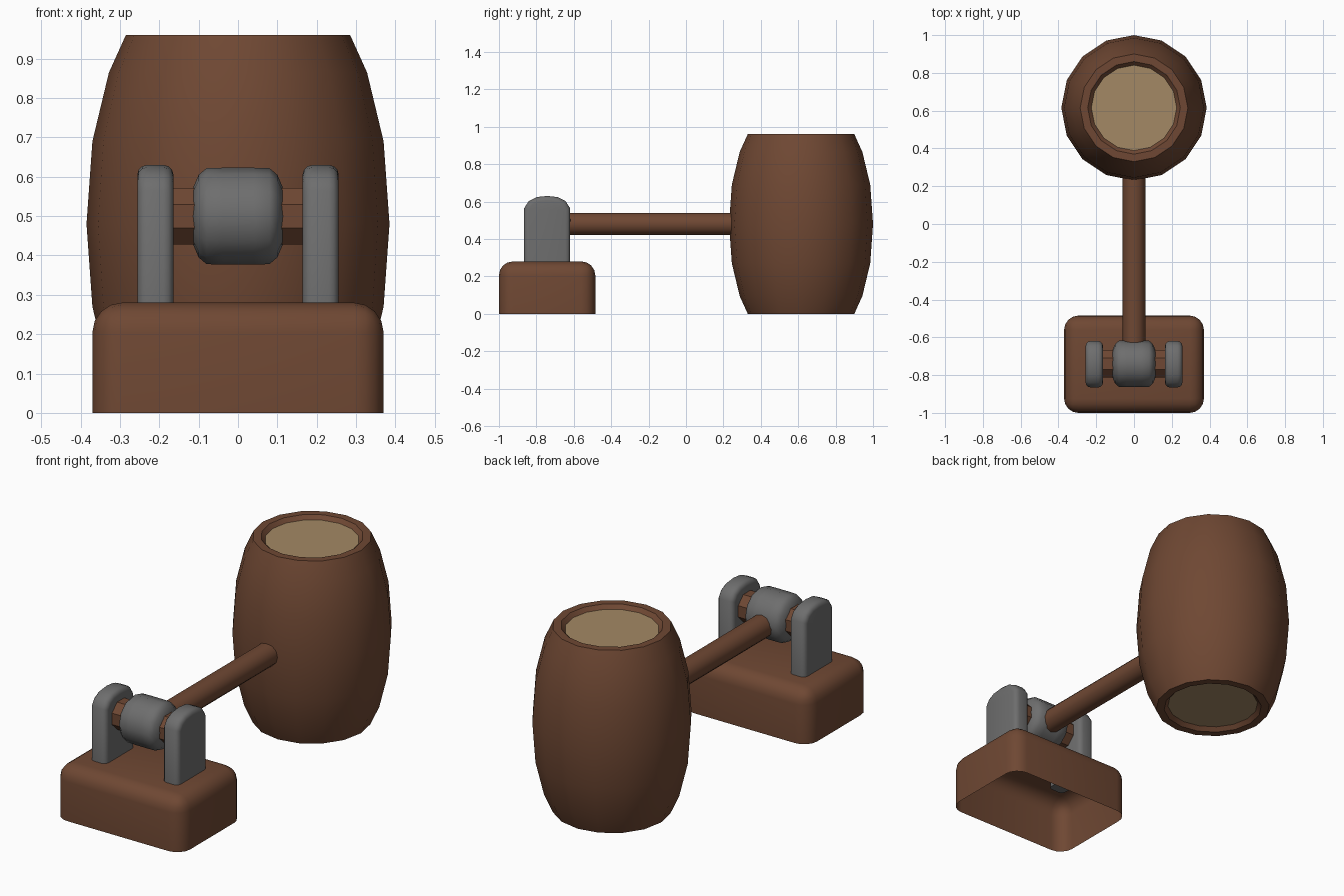
import bpy, bmesh, math
from mathutils import Matrix, Vector

if "Cube" in bpy.data.objects:
    bpy.data.objects.remove(bpy.data.objects["Cube"])


def material(name, rgb):
    m = bpy.data.materials.new(name)
    m.diffuse_color = (*rgb, 1)
    m.use_nodes = True
    m.node_tree.nodes["Principled BSDF"].inputs["Base Color"].default_value = m.diffuse_color
    return m


BROWN = material("brown wood", (0.158, 0.064, 0.033))
TAN = material("pale wood", (0.37, 0.25, 0.128))
GREY = material("grey metal", (0.155, 0.155, 0.155))


def finish(name, bm, mats, angle=40):
    bmesh.ops.recalc_face_normals(bm, faces=bm.faces)
    me = bpy.data.meshes.new(name)
    bm.to_mesh(me)
    bm.free()
    for m in mats:
        me.materials.append(m)
    me.shade_smooth()
    me.set_sharp_from_angle(angle=math.radians(angle))
    ob = bpy.data.objects.new(name, me)
    bpy.context.collection.objects.link(ob)
    return ob


def lathe(profile, sides, matrix, phase=0.0):
    """Revolve (radius, height) points around z, cap both ends, then place."""
    bm = bmesh.new()
    rings = []
    for r, h in profile:
        rings.append([bm.verts.new((r * math.cos(phase + math.tau * i / sides),
                                    r * math.sin(phase + math.tau * i / sides), h))
                      for i in range(sides)])
    for a, b in zip(rings, rings[1:]):
        for i in range(sides):
            j = (i + 1) % sides
            bm.faces.new((a[i], a[j], b[j], b[i]))
    caps = [bm.faces.new(rings[0][::-1]), bm.faces.new(rings[-1])]
    bm.transform(matrix)
    return bm, caps


ALONG_X = Matrix.Rotation(math.pi / 2, 4, 'Y')
ALONG_Y = Matrix.Rotation(-math.pi / 2, 4, 'X')

# Barrel head with recessed pale ends
H = 0.96
upper = [(0.385, H / 2), (0.37, 0.69), (0.328, 0.865), (0.285, H),
         (0.245, H), (0.226, H - 0.02)]
profile = [(r, H - z) for r, z in upper[:0:-1]] + upper
bm, caps = lathe(profile, 16, Matrix.Translation((0, 0.615, 0)))
for f in caps:
    f.material_index = 1
finish("barrel_head", bm, [BROWN, TAN])

# Handle
bm, _ = lathe([(0.06, -0.70), (0.06, 0.28)], 12,
              Matrix.Translation((0, 0, 0.48)) @ ALONG_Y)
finish("handle", bm, [BROWN])

# Axle between the brackets
PIVOT = Matrix.Translation((0, -0.74, 0.5))
bm, _ = lathe([(0.078, -0.19), (0.078, 0.19)], 8, PIVOT @ ALONG_X, math.pi / 8)
finish("axle", bm, [BROWN], 30)

# Rounded metal hub
half = [(0.123, 0.04), (0.122, 0.08), (0.105, 0.1), (0.07, 0.115)]
bm, _ = lathe([(r, -x) for r, x in half[::-1]] + half, 12, PIVOT @ ALONG_X)
finish("hub", bm, [GREY], 60)

# Base block, open underneath, with rounded upper and corner edges
bm = bmesh.new()
bmesh.ops.create_cube(bm, size=1, matrix=Matrix.Translation((0, -0.7425, 0.14))
                      @ Matrix.Diagonal((0.74, 0.515, 0.28, 1)))
bmesh.ops.delete(bm, geom=[f for f in bm.faces if f.normal.z < -0.5], context='FACES_ONLY')
bmesh.ops.bevel(bm, geom=[e for e in bm.edges if not e.is_boundary], offset=0.075,
                segments=4, profile=0.5, affect='EDGES', clamp_overlap=True)
finish("base_block", bm, [BROWN])

# Arched brackets on each side
arch = [(0.1225, 0.25), (0.1225, 0.565), (0.098, 0.603), (0.056, 0.624), (0, 0.63)]
outline = arch + [(-y, z) for y, z in arch[-2::-1]]
for side, sx in (("left", -1), ("right", 1)):
    bm = bmesh.new()
    face = bm.faces.new([bm.verts.new((sx * 0.21 - 0.046, -0.7425 + y, z))
                         for y, z in outline])
    ext = bmesh.ops.extrude_face_region(bm, geom=[face])
    bmesh.ops.translate(bm, vec=Vector((0.092, 0, 0)),
                        verts=[g for g in ext['geom'] if isinstance(g, bmesh.types.BMVert)])
    bmesh.ops.recalc_face_normals(bm, faces=bm.faces)
    rim = [e for e in bm.edges
           if abs(e.verts[0].co.x - e.verts[1].co.x) < 1e-4
           and max(v.co.z for v in e.verts) > 0.3]
    bmesh.ops.bevel(bm, geom=rim, offset=0.025, segments=3, profile=0.5,
                    affect='EDGES', clamp_overlap=True)
    finish(side + "_bracket", bm, [GREY], 50)
